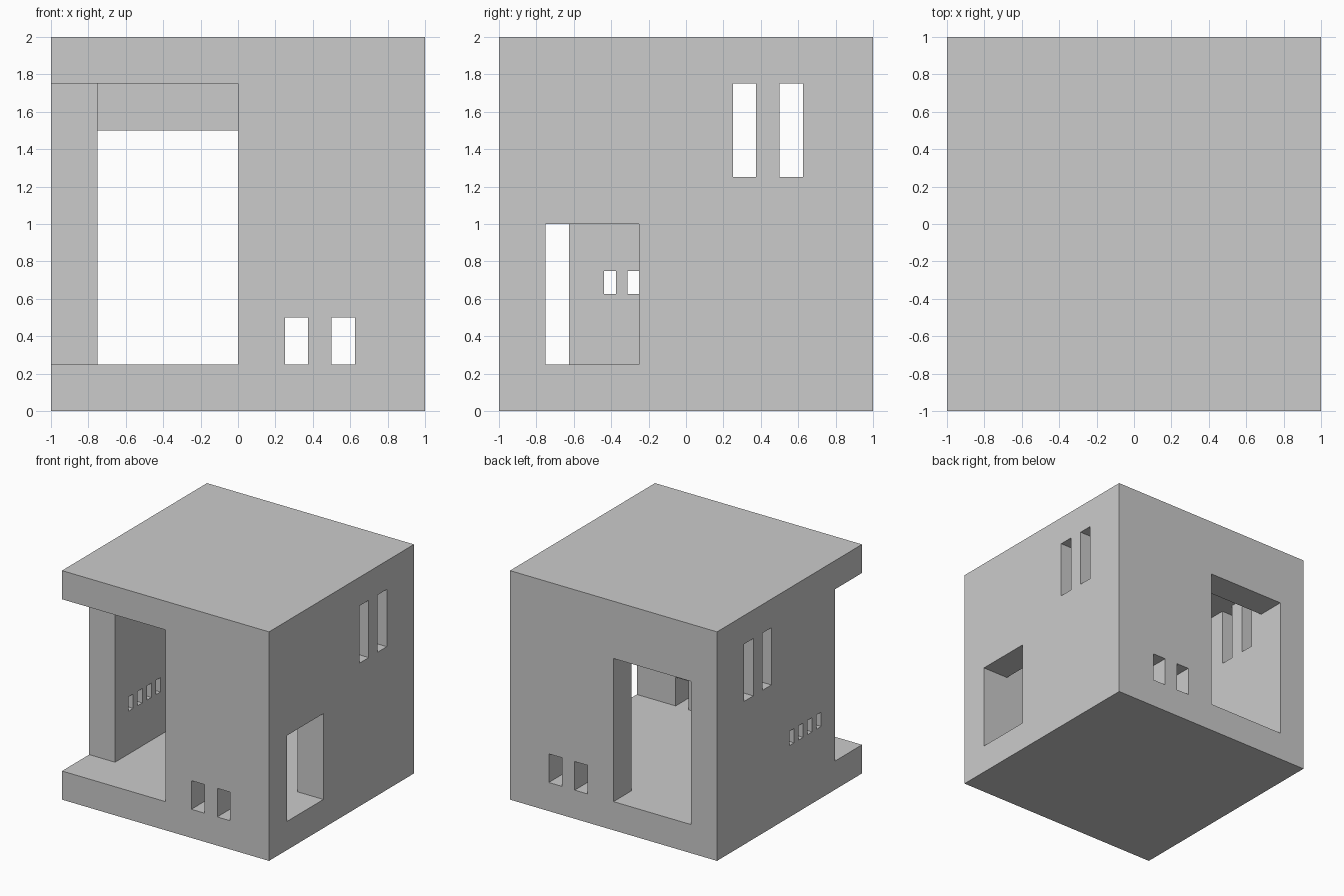
import bpy

if "Cube" in bpy.data.objects:
    bpy.data.objects.remove(bpy.data.objects["Cube"])

OUT = 1.25   # cutters reach past the outer faces
IN = 0.5     # and overlap the room inside


def box(name, x, y, z):
    bpy.ops.mesh.primitive_cube_add(size=1)
    ob = bpy.context.object
    ob.name = name
    for v in ob.data.vertices:
        for i, (a, b) in enumerate((x, y, z)):
            v.co[i] = b if v.co[i] > 0 else a
    return ob


def cut(target, x, y, z):
    cutter = box("cutter", x, y, z)
    cutter.hide_render = True
    mod = target.modifiers.new("cut", 'BOOLEAN')
    mod.operation = 'DIFFERENCE'
    mod.solver = 'EXACT'
    mod.object = cutter
    bpy.context.view_layer.objects.active = target
    bpy.ops.object.modifier_apply(modifier=mod.name)
    bpy.data.objects.remove(cutter, do_unlink=True)


# Solid block hollowed to walls, floor and roof 0.25 thick
house = box("house_shell", (-1, 1), (-1, 1), (0, 2))
cut(house, (-0.75, 0.75), (-0.75, 0.75), (0.25, 1.75))

# Open front left corner
cut(house, (-OUT, 0), (-OUT, -0.625), (0.25, 1.75))

# Back doorway and right side doorway
cut(house, (-0.75, 0), (IN, OUT), (0.25, 1.5))
cut(house, (IN, OUT), (-0.75, -0.25), (0.25, 1))

for a in (0.25, 0.5):
    # Low windows through the front and back walls
    cut(house, (a, a + 0.125), (-OUT, OUT), (0.25, 0.5))
    # Tall slits through the left and right walls
    cut(house, (-OUT, OUT), (a, a + 0.125), (1.25, 1.75))

# Row of four small vents in the left wall
for i in range(4):
    y = -0.4375 + 0.125 * i
    cut(house, (-OUT, -IN), (y, y + 0.0625), (0.625, 0.75))
